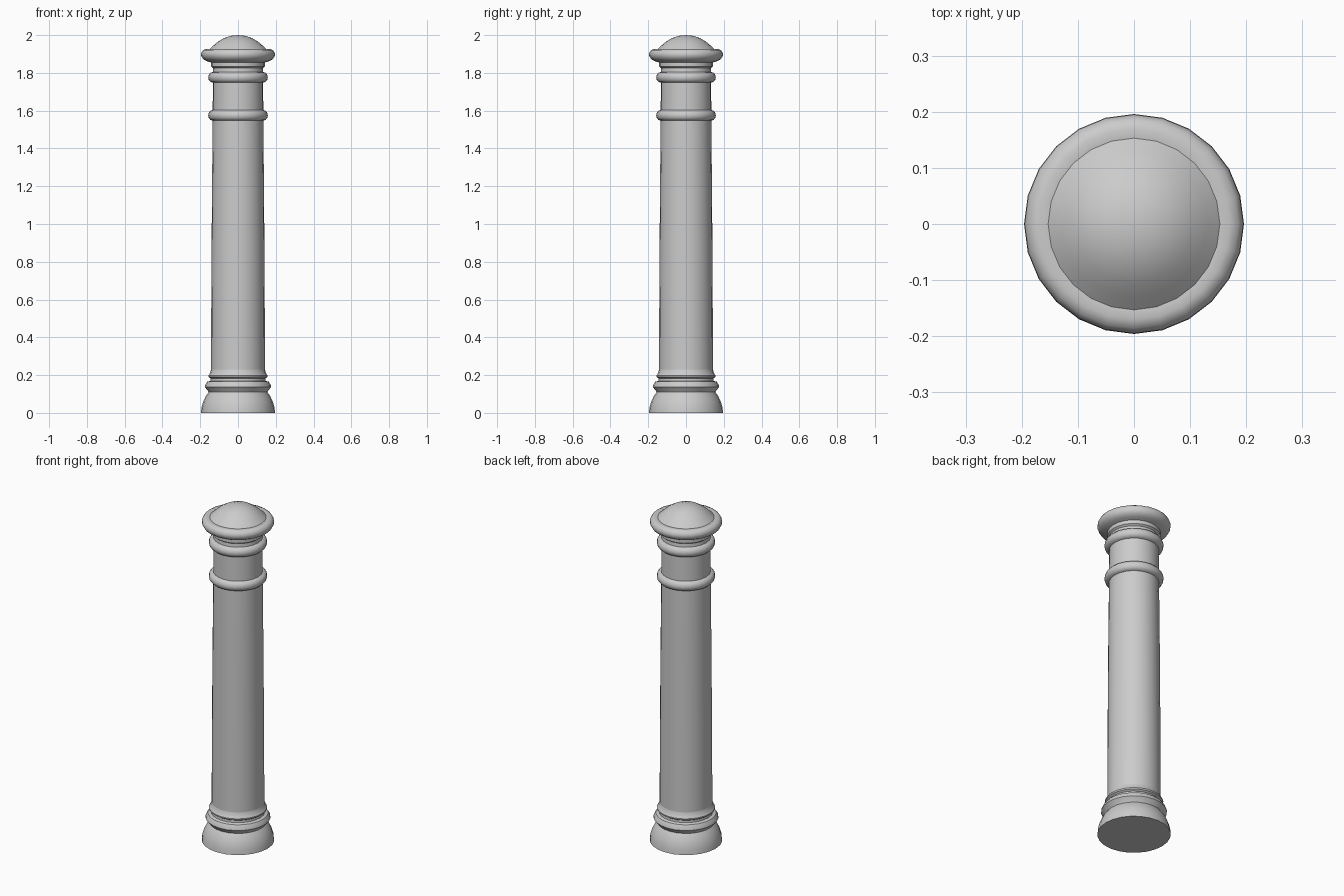
import bpy, bmesh
from math import cos, sin, pi, radians

if "Cube" in bpy.data.objects:
    bpy.data.objects.remove(bpy.data.objects["Cube"])

SEGMENTS = 24


def lathe(name, profile, cap_bottom=False):
    """Revolve (radius, z) points, listed bottom to top, around the z axis."""
    bm = bmesh.new()
    rings = []
    for r, z in profile:
        if r == 0:
            rings.append([bm.verts.new((0, 0, z))] * SEGMENTS)
        else:
            rings.append([bm.verts.new((r * cos(2 * pi * i / SEGMENTS),
                                        r * sin(2 * pi * i / SEGMENTS), z))
                          for i in range(SEGMENTS)])
    for low, high in zip(rings, rings[1:]):
        for i in range(SEGMENTS):
            j = (i + 1) % SEGMENTS
            corners = [low[i], low[j], high[j], high[i]]
            bm.faces.new(list(dict.fromkeys(corners)))
    if cap_bottom:
        bm.faces.new(rings[0][::-1])
    mesh = bpy.data.meshes.new(name)
    bm.to_mesh(mesh)
    bm.free()
    obj = bpy.data.objects.new(name, mesh)
    bpy.context.collection.objects.link(obj)
    bpy.ops.object.select_all(action='DESELECT')
    obj.select_set(True)
    bpy.context.view_layer.objects.active = obj
    bpy.ops.object.shade_smooth_by_angle(angle=radians(40))
    return obj


def bead(inner, outer, z0, z1, steps=6):
    """Half-round moulding profile."""
    mid, half = (z0 + z1) / 2, (z1 - z0) / 2
    return [(inner + (outer - inner) * sin(pi * k / steps),
             mid - half * cos(pi * k / steps)) for k in range(steps + 1)]


# bell-shaped foot
lathe("foot", [(0.196, 0), (0.193, 0.03), (0.184, 0.06), (0.17, 0.09),
               (0.155, 0.11)], cap_bottom=True)

# pointed ring and thin upper ring above the foot
lathe("lower_collar", [(0.155, 0.11), (0.16, 0.118), (0.176, 0.137),
                       (0.174, 0.147), (0.163, 0.165), (0.146, 0.17),
                       (0.145, 0.183), (0.156, 0.19), (0.157, 0.198),
                       (0.148, 0.21), (0.143, 0.23)])

# gently tapering shaft
lathe("shaft", [(0.143, 0.23), (0.141, 0.7), (0.138, 1.15), (0.134, 1.55)])

# neck between two rounded rings
lathe("lower_neck_ring", bead(0.134, 0.158, 1.547, 1.603))
lathe("neck", [(0.134, 1.603), (0.133, 1.748)])
lathe("upper_neck_ring", bead(0.133, 0.158, 1.748, 1.805))

# stepped underside and rounded rim of the cap
lathe("cap_rim", [(0.133, 1.805), (0.131, 1.825), (0.142, 1.833),
                  (0.142, 1.855), (0.165, 1.862), (0.185, 1.873),
                  (0.195, 1.89), (0.195, 1.905), (0.186, 1.92),
                  (0.17, 1.926), (0.153, 1.924)])

# domed top
lathe("cap_dome", [(0.153, 1.924), (0.13, 1.945), (0.105, 1.966),
                   (0.075, 1.984), (0.04, 1.996), (0, 2.0)])
